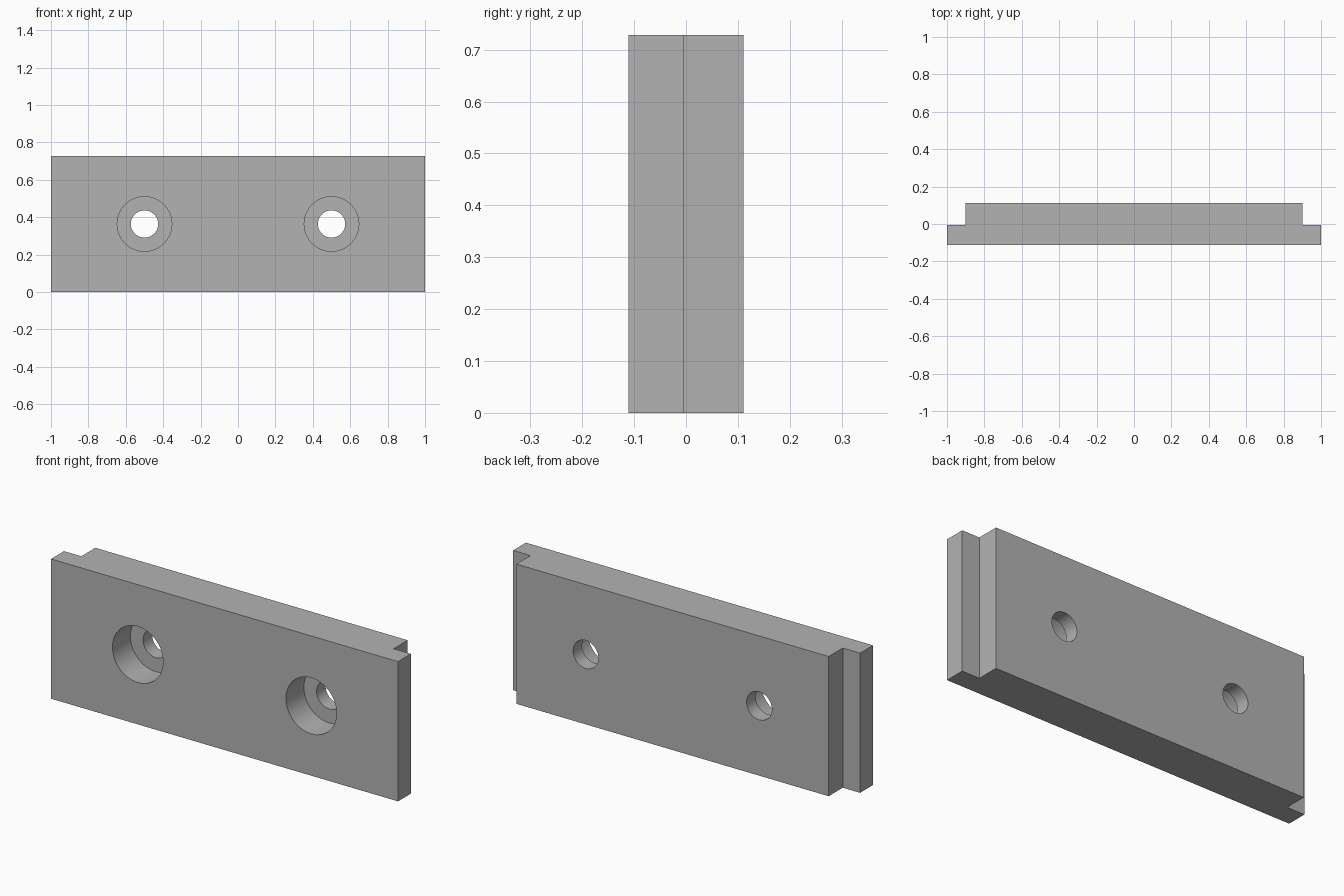
import bpy
import bmesh
from math import radians
from mathutils import Matrix

cube = bpy.data.objects.get("Cube")
if cube:
    bpy.data.objects.remove(cube, do_unlink=True)

HEIGHT = 0.728
FRONT, STEP, BACK = -0.111, -0.005, 0.111
BORE_FLOOR = 0.037
HOLE_X, HOLE_Z = 0.5, HEIGHT / 2

grey = bpy.data.materials.new("plain grey")
grey.use_nodes = True
colour = (0.45, 0.45, 0.45, 1)
grey.diffuse_color = colour
grey.node_tree.nodes["Principled BSDF"].inputs["Base Color"].default_value = colour


def add_object(name, bm):
    bmesh.ops.recalc_face_normals(bm, faces=bm.faces)
    mesh = bpy.data.meshes.new(name)
    bm.to_mesh(mesh)
    bm.free()
    mesh.materials.append(grey)
    obj = bpy.data.objects.new(name, mesh)
    bpy.context.collection.objects.link(obj)
    return obj


def hole_cutter(name, x, radius, y0, y1):
    bm = bmesh.new()
    place = Matrix.Translation((x, (y0 + y1) / 2, HOLE_Z)) @ Matrix.Rotation(radians(90), 4, "X")
    bmesh.ops.create_cone(bm, cap_ends=True, segments=64, radius1=radius,
                          radius2=radius, depth=y1 - y0, matrix=place)
    obj = add_object(name, bm)
    obj.hide_render = True
    obj.hide_set(True)
    return obj


# Plate: stepped outline with a rebate at each end of the back, extruded upward
half = [(1, FRONT), (1, STEP), (0.9, STEP), (0.9, BACK)]
outline = half + [(-x, y) for x, y in reversed(half)]
bm = bmesh.new()
base = bm.faces.new([bm.verts.new((x, y, 0)) for x, y in outline])
top = bmesh.ops.extrude_face_region(bm, geom=[base])["geom"]
bmesh.ops.translate(bm, vec=(0, 0, HEIGHT),
                    verts=[v for v in top if isinstance(v, bmesh.types.BMVert)])
plate = add_object("mounting_plate", bm)

# Counterbored screw holes
cutters = []
for side, x in (("left", HOLE_X), ("right", -HOLE_X)):
    cutters.append(hole_cutter(side + "_counterbore_cutter", x, 0.146, FRONT - 0.1, BORE_FLOOR))
    cutters.append(hole_cutter(side + "_screw_hole_cutter", x, 0.073, FRONT - 0.05, BACK + 0.1))
for cutter in cutters:
    mod = plate.modifiers.new(cutter.name, "BOOLEAN")
    mod.operation = "DIFFERENCE"
    mod.solver = "EXACT"
    mod.object = cutter

# Apply the cuts, drop the cutters, and smooth the bore walls
bpy.ops.object.select_all(action="DESELECT")
bpy.context.view_layer.objects.active = plate
plate.select_set(True)
for name in [m.name for m in plate.modifiers]:
    bpy.ops.object.modifier_apply(modifier=name)
for cutter in cutters:
    bpy.data.objects.remove(cutter, do_unlink=True)
bpy.ops.object.shade_smooth_by_angle(angle=radians(30))
